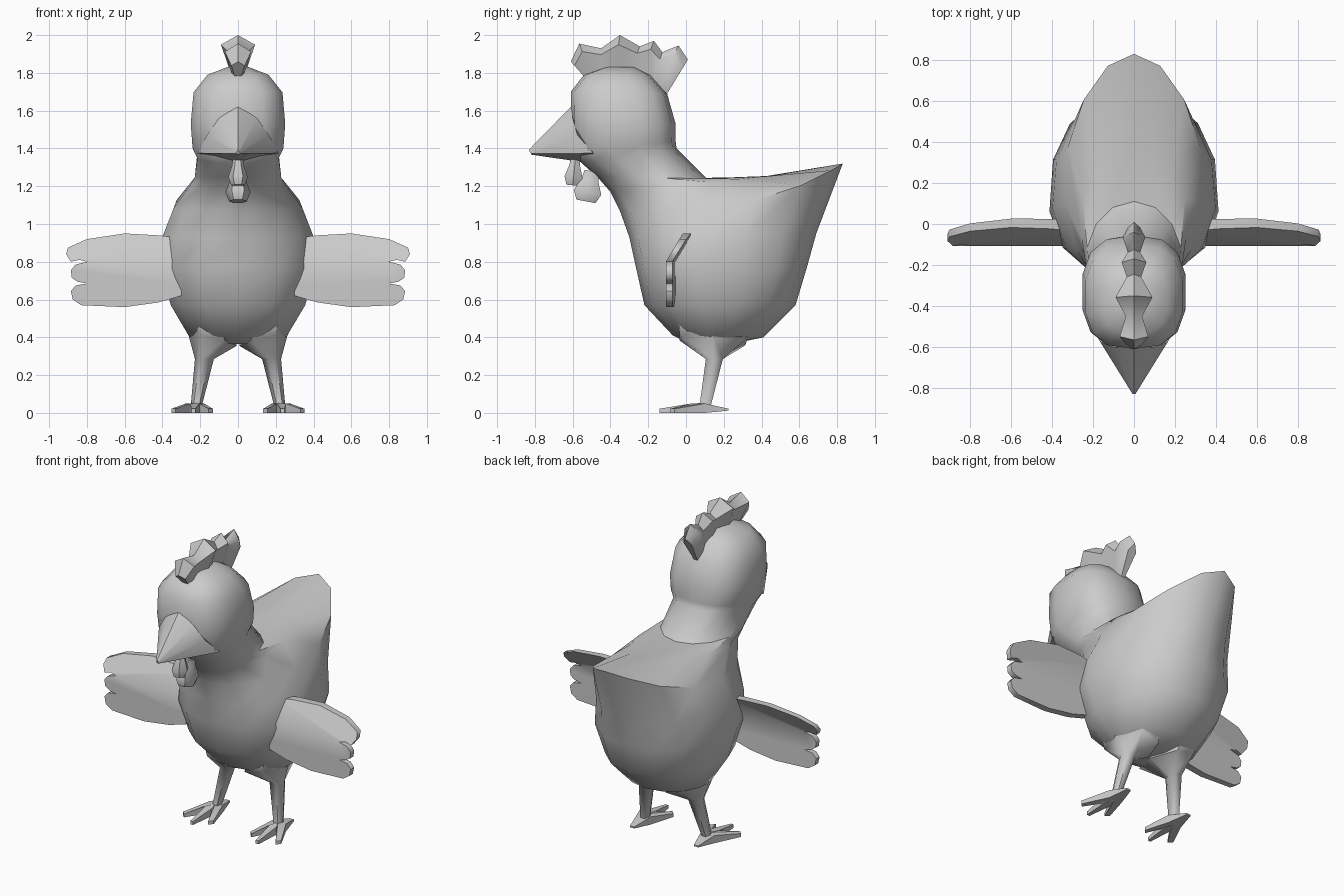
import bpy, bmesh, math
from mathutils import Vector

if "Cube" in bpy.data.objects:
    bpy.data.objects.remove(bpy.data.objects["Cube"])

grey = bpy.data.materials.new("plain grey")
grey.diffuse_color = (0.6, 0.6, 0.6, 1)
grey.use_nodes = True
grey.node_tree.nodes["Principled BSDF"].inputs["Base Color"].default_value = grey.diffuse_color


def finish(name, bm, angle=45):
    bmesh.ops.remove_doubles(bm, verts=bm.verts, dist=0.0005)
    bmesh.ops.recalc_face_normals(bm, faces=bm.faces)
    mesh = bpy.data.meshes.new(name)
    bm.to_mesh(mesh)
    bm.free()
    mesh.materials.append(grey)
    ob = bpy.data.objects.new(name, mesh)
    bpy.context.collection.objects.link(ob)
    bpy.ops.object.select_all(action='DESELECT')
    ob.select_set(True)
    bpy.context.view_layer.objects.active = ob
    bpy.ops.object.shade_smooth_by_angle(angle=math.radians(angle))
    return ob


def loft(name, rings, angle=45):
    """Skin a list of equal-length point rings and cap both ends."""
    bm = bmesh.new()
    loops = [[bm.verts.new(p) for p in r] for r in rings]
    n = len(loops[0])
    for a, b in zip(loops, loops[1:]):
        for i in range(n):
            j = (i + 1) % n
            bm.faces.new((a[i], a[j], b[j], b[i]))
    bm.faces.new(loops[0])
    bm.faces.new(loops[-1])
    return finish(name, bm, angle)


def spow(v, p):
    return math.copysign(abs(v) ** p, v) if abs(v) > 1e-6 else 0.0


# Body, neck and head: front (y, z), back (y, z), half width, squareness, rise, rear pinch
body = [
    (.02, .365, .24, .365, .10, 1, 1, 0), (-.07, .41, .41, .40, .265, 1, 1, 0),
    (-.22, .57, .58, .57, .37, .9, 1, .12), (-.265, .77, .64, .77, .43, .85, 1, .15),
    (-.30, .93, .69, .95, .42, .95, 1, .2), (-.35, 1.07, .83, 1.32, .36, 1, 3, .2),
    (-.40, 1.17, .45, 1.255, .265, 1, 1, .1), (-.47, 1.25, .11, 1.24, .235, 1, 1, 0),
    (-.55, 1.32, -.05, 1.40, .22, .8, 1, 0), (-.595, 1.38, -.055, 1.44, .245, .75, 1, 0),
    (-.61, 1.53, -.055, 1.53, .255, .75, 1, 0), (-.61, 1.70, -.10, 1.69, .24, .75, 1, 0),
    (-.54, 1.79, -.19, 1.79, .165, .8, 1, 0), (-.43, 1.83, -.27, 1.83, .06, 1, 1, 0)]
rings = []
for yf, zf, yb, zb, w, p, rise, pinch in body:
    ring = []
    for i in range(14):
        t = 2 * math.pi * i / 14
        s = (1 - spow(math.cos(t), p)) / 2
        ring.append((w * spow(math.sin(t), p) * (1 - pinch * s * s),
                     yf + (yb - yf) * s, zf + (zb - zf) * s ** rise))
    rings.append(ring)
loft("body_and_head", rings)

# Beak: ridged wedge spreading back into the cheeks
half = [(.10, -.60, 1.56), (.165, -.575, 1.47), (.215, -.49, 1.375)]
base = [(0, -.60, 1.63)] + half + [(0, -.53, 1.325)] + [(-x, y, z) for x, y, z in half[::-1]]
loft("beak", [base, [(x * .05, -.825 + (y + .55) * .1, 1.372 + (z - 1.372) * .09)
                     for x, y, z in base]], 50)

# Comb: one scalloped fan; base (y, z), top (y, z), half width
comb = [(-.53, 1.77, -.61, 1.86, .035), (-.50, 1.78, -.565, 1.955, .07),
        (-.45, 1.79, -.45, 1.93, .04), (-.38, 1.79, -.35, 2.0, .09),
        (-.30, 1.79, -.245, 1.94, .035), (-.24, 1.78, -.17, 1.97, .06),
        (-.18, 1.75, -.125, 1.91, .03), (-.14, 1.73, -.04, 1.945, .055),
        (-.10, 1.69, .01, 1.87, .03)]
loft("comb", [[(k * w, y0 + (y1 - y0) * f, z0 + (z1 - z0) * f)
               for k, f in ((-.4, 0), (-1, .76), (0, 1), (1, .76), (.4, 0))]
              for y0, z0, y1, z1, w in comb], 50)


def wattle(name, start, end, wx, wp):
    """Hanging six-sided lump growing from start to end in the y-z plane."""
    b, e = Vector((0, *start)), Vector((0, *end))
    side = (e - b).normalized().cross(Vector((1, 0, 0)))
    rings = []
    for f, k in ((0, .5), (.3, .62), (.7, 1), (1, .7)):
        c = b.lerp(e, f)
        rings.append([c + Vector((wx * k * math.cos(math.pi * i / 3), 0, 0))
                      + side * wp * k * math.sin(math.pi * i / 3) for i in range(6)])
    loft(name, rings, 50)


wattle("wattle_front", (-.585, 1.35), (-.60, 1.205), .052, .055)
wattle("wattle_rear", (-.50, 1.28), (-.53, 1.12), .067, .085)

# Wings: three feathers, the top one leaning back, extruded to thickness
feathers = [
    [(.3, .80), (.3, .925), (.42, .94), (.60, .95), (.80, .92), (.90, .875),
     (.91, .84), (.885, .80), (.84, .81), (.80, .80)],
    [(.3, .80), (.80, .80), (.86, .785), (.885, .755), (.88, .715), (.85, .695), (.80, .685), (.3, .685)],
    [(.3, .685), (.80, .685), (.86, .675), (.885, .645), (.875, .60), (.83, .57),
     (.60, .56), (.42, .585), (.3, .62)]]
for side, label in ((1, "left"), (-1, "right")):
    bm = bmesh.new()
    for f in feathers:
        bm.faces.new([bm.verts.new((side * x, -.107 + max(0, z - .80) * .6, z)) for x, z in f])
    bmesh.ops.remove_doubles(bm, verts=bm.verts, dist=0.0005)
    ext = bmesh.ops.extrude_face_region(bm, geom=bm.faces[:])
    for v in ext["geom"]:
        if isinstance(v, bmesh.types.BMVert):
            v.co.y += .06 - .028 * abs(v.co.x)
    finish(label + "_wing", bm, 50)

    # Leg: thigh flaring into the belly, tapering to the ankle
    rings = []
    for z, x, y, rx, ry, tilt in ((.46, .15, .15, .13, .22, .03), (.385, .135, .14, .128, .20, .03),
                                  (.285, .178, .15, .05, .052, 0), (.03, .222, .10, .029, .034, 0)):
        ring = []
        for i in range(6):
            c, s = math.cos(math.pi * i / 3), math.sin(math.pi * i / 3)
            ring.append((side * (x + rx * c), y + ry * s, z + tilt * c - tilt * .5 * s))
        rings.append(ring)
    loft(label + "_leg", rings, 60)

    # Foot: three forward toes and a heel spur
    outline = [(.133, -.06), (.155, -.085), (.205, .03), (.225, -.14), (.245, -.14),
               (.255, .03), (.33, -.085), (.352, -.06), (.275, .10), (.245, .225),
               (.215, .225), (.18, .10)]
    bm = bmesh.new()
    low = [bm.verts.new((side * x, y, .012 if y > .2 else 0)) for x, y in outline]
    top = [bm.verts.new((side * x, y, .05 if 0 < y < .2 else .022)) for x, y in outline]
    hub = bm.verts.new((side * .225, .09, .052))
    sole = bm.verts.new((side * .225, .09, .005))
    for i in range(len(low)):
        j = (i + 1) % len(low)
        bm.faces.new((low[i], low[j], top[j], top[i]))
        bm.faces.new((top[i], top[j], hub))
        bm.faces.new((low[j], low[i], sole))
    finish(label + "_foot", bm, 30)
